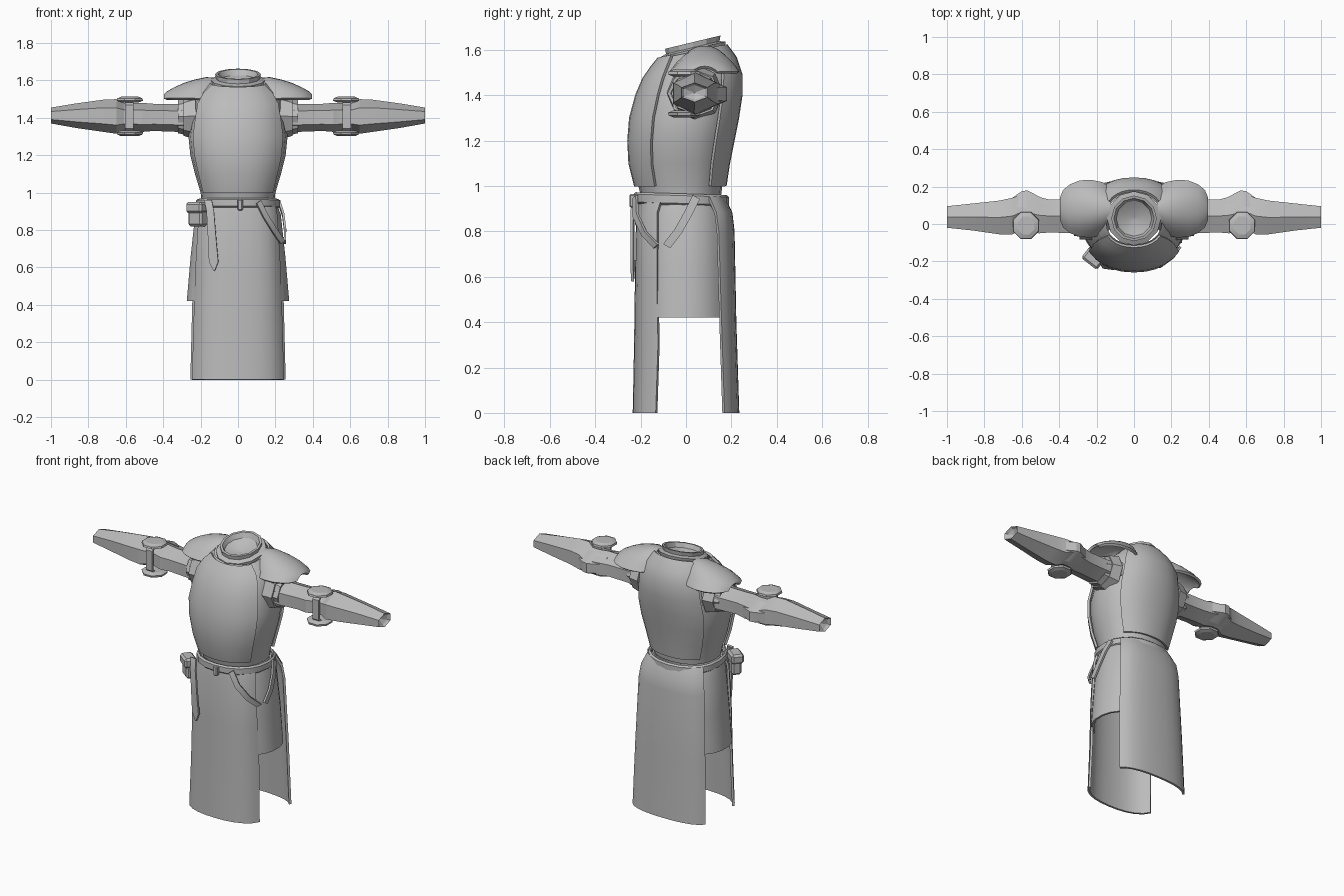
import bpy
import bmesh
from math import sin, cos, pi, radians
from mathutils import Vector, Matrix

if "Cube" in bpy.data.objects:
    bpy.data.objects.remove(bpy.data.objects["Cube"])

grey = bpy.data.materials.new("plain grey")
grey.use_nodes = True
GREY = (0.5, 0.5, 0.5, 1)
grey.diffuse_color = GREY
grey.node_tree.nodes["Principled BSDF"].inputs["Base Color"].default_value = GREY


def finish(name, bm, thick=0, mirror=False, angle=28, bevel=0):
    """Turn a bmesh into a shaded object, with its modifiers applied."""
    bmesh.ops.remove_doubles(bm, verts=bm.verts, dist=0.0005)
    bmesh.ops.recalc_face_normals(bm, faces=bm.faces)
    mesh = bpy.data.meshes.new(name)
    bm.to_mesh(mesh)
    bm.free()
    obj = bpy.data.objects.new(name, mesh)
    bpy.context.collection.objects.link(obj)
    mesh.materials.append(grey)
    if thick:
        mod = obj.modifiers.new("thickness", "SOLIDIFY")
        mod.thickness = thick
        mod.offset = 0
    if bevel:
        obj.modifiers.new("bevel", "BEVEL").width = bevel
    if mirror:
        mod = obj.modifiers.new("mirror", "MIRROR")
        mod.use_mirror_merge = False
    bpy.ops.object.select_all(action="DESELECT")
    obj.select_set(True)
    bpy.context.view_layer.objects.active = obj
    bpy.ops.object.convert(target="MESH")
    bpy.ops.object.shade_smooth_by_angle(angle=radians(angle))
    return obj


def loft(name, rows, closed=False, caps=False, **options):
    """Skin a list of equally long point rows."""
    bm = bmesh.new()
    grid = [[bm.verts.new(p) for p in row] for row in rows]
    n = len(grid[0])
    for a, b in zip(grid, grid[1:]):
        for i in range(n if closed else n - 1):
            j = (i + 1) % n
            bm.faces.new((a[i], a[j], b[j], b[i]))
    if caps:
        bm.faces.new(grid[0])
        bm.faces.new(grid[-1])
    return finish(name, bm, **options)


def arc(z, w, front, back, start=0, end=360, n=20, grow=0.0, tilt=0.0):
    """Points on a body-shaped oval; 270 degrees is the front."""
    mid = (front + back) / 2 * 0.6
    pts = []
    for i in range(n):
        full = end - start == 360
        a = radians(start + (end - start) * i / (n if full else n - 1))
        s = sin(a)
        depth = (back - mid if s > 0 else mid - front) + grow
        x = (w + grow) * (abs(cos(a)) ** 0.9) * (1 if cos(a) > 0 else -1)
        y = mid + depth * (abs(s) ** 0.9) * (1 if s > 0 else -1)
        pts.append((x, y, z + tilt * y))
    return pts


def box(name, centre, size, rot, bevel):
    bm = bmesh.new()
    bmesh.ops.create_cube(bm, size=1, matrix=Matrix.LocRotScale(
        Vector(centre), Matrix.Rotation(rot, 3, "Z").to_quaternion(), Vector(size)))
    return finish(name, bm, bevel=bevel)


# Torso: height, half width, front, back, tilt
TORSO = [(0.96, .195, -.2, .155, 0), (1.0, .2, -.21, .16, 0), (1.1, .23, -.235, .175, 0),
         (1.2, .255, -.24, .195, 0), (1.3, .265, -.232, .215, 0), (1.4, .25, -.205, .23, 0),
         (1.48, .235, -.175, .23, .05), (1.54, .2, -.14, .205, .12),
         (1.585, .15, -.108, .165, .2)]
loft("torso", [arc(*r[:4], tilt=r[4]) for r in TORSO], closed=True)

# Breastplate and backplate wrap the torso
for name, start, end in (("breastplate", 213, 327), ("backplate", 38, 142)):
    loft(name, [arc(*r[:4], start=start, end=end, n=11, grow=.012, tilt=r[4])
                for r in TORSO[1:]], thick=.014)

# Collar with a closed bowl inside
COLLAR = [(1.575, .14), (1.602, .145), (1.61, .118), (1.634, .122),
          (1.634, .108), (1.605, .095), (1.585, .05), (1.58, .001)]
loft("collar", [[(r * cos(i * pi / 6), .03 + r * sin(i * pi / 6),
                  z + .24 * r * sin(i * pi / 6)) for i in range(12)]
                for z, r in COLLAR], closed=True)

# Shoulder plates: x, half depth, crest height
PAULDRON = [(.125, .1, 1.607), (.17, .135, 1.61), (.23, .148, 1.597), (.29, .145, 1.578),
            (.34, .125, 1.555), (.375, .095, 1.535), (.39, .055, 1.522)]
loft("shoulder_plates", [
    [(x, .082 + d * v / 5, top - (top - 1.5) * abs(v / 5) ** 2.3) for v in range(-5, 6)]
    for x, d, top in PAULDRON], thick=.016, mirror=True, angle=35)


def hoop(x, y0, y1, z0, z1, sides=6):
    """Upright polygon ring across an arm."""
    w = (y1 - y0) / 2 / (cos(pi / 6) if sides == 6 else 1)
    return [(x, (y0 + y1) / 2 + w * sin(2 * pi * i / sides),
             (z0 + z1) / 2 + (z1 - z0) / 2 * cos(2 * pi * i / sides)) for i in range(sides)]


# Sleeves with bent elbows and sunken wrists
ARM = [(.2, -.06, .14, 1.32, 1.5), (.32, -.05, .13, 1.325, 1.475), (.45, -.045, .13, 1.33, 1.475),
       (.51, -.05, .145, 1.325, 1.48), (.56, -.035, .155, 1.33, 1.48),
       (.61, -.035, .155, 1.33, 1.48), (.65, -.055, .14, 1.315, 1.5),
       (.72, -.055, .125, 1.325, 1.497), (.86, -.035, .11, 1.345, 1.478),
       (1.0, -.02, .095, 1.37, 1.455), (.985, -.008, .083, 1.38, 1.445),
       (.965, .036, .039, 1.41, 1.412)]
loft("sleeves", [hoop(*r) for r in ARM], closed=True, mirror=True, angle=20)

# Pointed elbow caps at the back
loft("elbow_caps", [[(x, y, 1.405 - h), (x, y + d, 1.405 - h * .45),
                     (x, y + d, 1.405 + h * .45), (x, y, 1.405 + h)]
                    for x, y, d, h in ((.485, .09, .045, .06), (.57, .09, .09, .068),
                                       (.6, .09, .085, .068), (.665, .09, .04, .06))],
     closed=True, caps=True, mirror=True, angle=20)

# Armhole cuffs in two overlapping layers
for name, x, r in (("outer_cuffs", .275, .118), ("inner_cuffs", .305, .1)):
    loft(name, [hoop(x - .05, .04 - r, .04 + r, 1.41 - r, 1.41 + r, 8),
                hoop(x + .015, .035 - r * .93, .035 + r * .93, 1.405 - r * .8, 1.405 + r * .85, 8)],
         closed=True, thick=.014, mirror=True, angle=20)


# Six-sided elbow discs above and below, joined by a strap
def disc(z, r):
    return [(.578 + r * cos(i * pi / 4 + pi / 8), -.008 + r * 1.02 * sin(i * pi / 4 + pi / 8), z)
            for i in range(8)]


for name, z, up in (("upper_elbow_discs", 1.5, 1), ("lower_elbow_discs", 1.315, -1)):
    loft(name, [disc(z - .018 * up, .05), disc(z - .008 * up, .076),
                disc(z + .004 * up, .073), disc(z + .013 * up, .05)],
         closed=True, caps=True, mirror=True, angle=20)
loft("elbow_straps", [[(x, -.01, 1.31), (x, -.052, 1.345), (x, -.052, 1.465), (x, -.01, 1.5)]
                      for x in (.56, .605)], thick=.012, mirror=True)


# Long tabards: height, half width, edge depth, centre depth
def tabard(name, rows):
    loft(name, [[(w * sin(u * pi / 12) / sin(5 * pi / 12),
                  mid + (edge - mid) * abs(u / 5) ** 2.2, z) for u in range(-5, 6)]
                for z, w, edge, mid in rows], thick=.014)


tabard("front_tabard", [(.96, .19, -.1, -.2), (.88, .205, -.125, -.213), (.6, .222, -.125, -.218),
                        (.3, .232, -.12, -.222), (0, .24, -.13, -.228)])
tabard("back_tabard", [(.95, .19, .1, .165), (.88, .215, .13, .198), (.8, .225, .14, .207),
                       (.4, .24, .152, .215), (0, .25, .165, .228)])

# Short side skirts
SKIRT = [(.95, .2, -.19, .15), (.88, .225, -.2, .18), (.65, .25, -.205, .195), (.42, .27, -.21, .2)]
for name, mid in (("left_skirt", 0), ("right_skirt", 180)):
    loft(name, [arc(*r, start=mid - 52, end=mid + 52, n=8) for r in SKIRT],
         thick=.012, angle=20)

# Belt, knot and hanging ends
loft("belt", [arc(z, .208, -.216, .172, grow=g, tilt=-.03)
              for z, g in ((.918, .003), (.925, .012), (.955, .012), (.962, .003))],
     closed=True, thick=.01)
box("belt_knot", (.012, -.235, .935), (.028, .03, .06), 0, .006)


def strap(name, path, side):
    """Flat strap: path points carry their own half width."""
    s = Vector(side).normalized()
    loft(name, [[Vector(p[:3]) - s * p[3], Vector(p[:3]) + s * p[3]] for p in path], thick=.012)


strap("long_belt_end", [(-.16, -.212, .96, .02), (-.148, -.235, .9, .02), (-.138, -.236, .75, .022),
                        (-.13, -.235, .63, .025), (-.127, -.235, .58, .002)], (1, -.15, 0))
strap("front_side_strap", [(.11, -.225, .95, .016), (.15, -.222, .87, .016),
                           (.2, -.185, .79, .016), (.238, -.13, .735, .016)], (.7, .5, .5))
strap("rear_side_strap", [(.22, .045, .95, .018), (.242, .01, .88, .018),
                          (.252, -.035, .8, .018), (.25, -.085, .735, .018)], (0, .85, -.5))

# Belt pouch with a folded flap
box("pouch", (-.215, -.18, .875), (.095, .06, .11), radians(-38), .012)
box("pouch_flap", (-.218, -.184, .92), (.108, .075, .06), radians(-38), .012)
